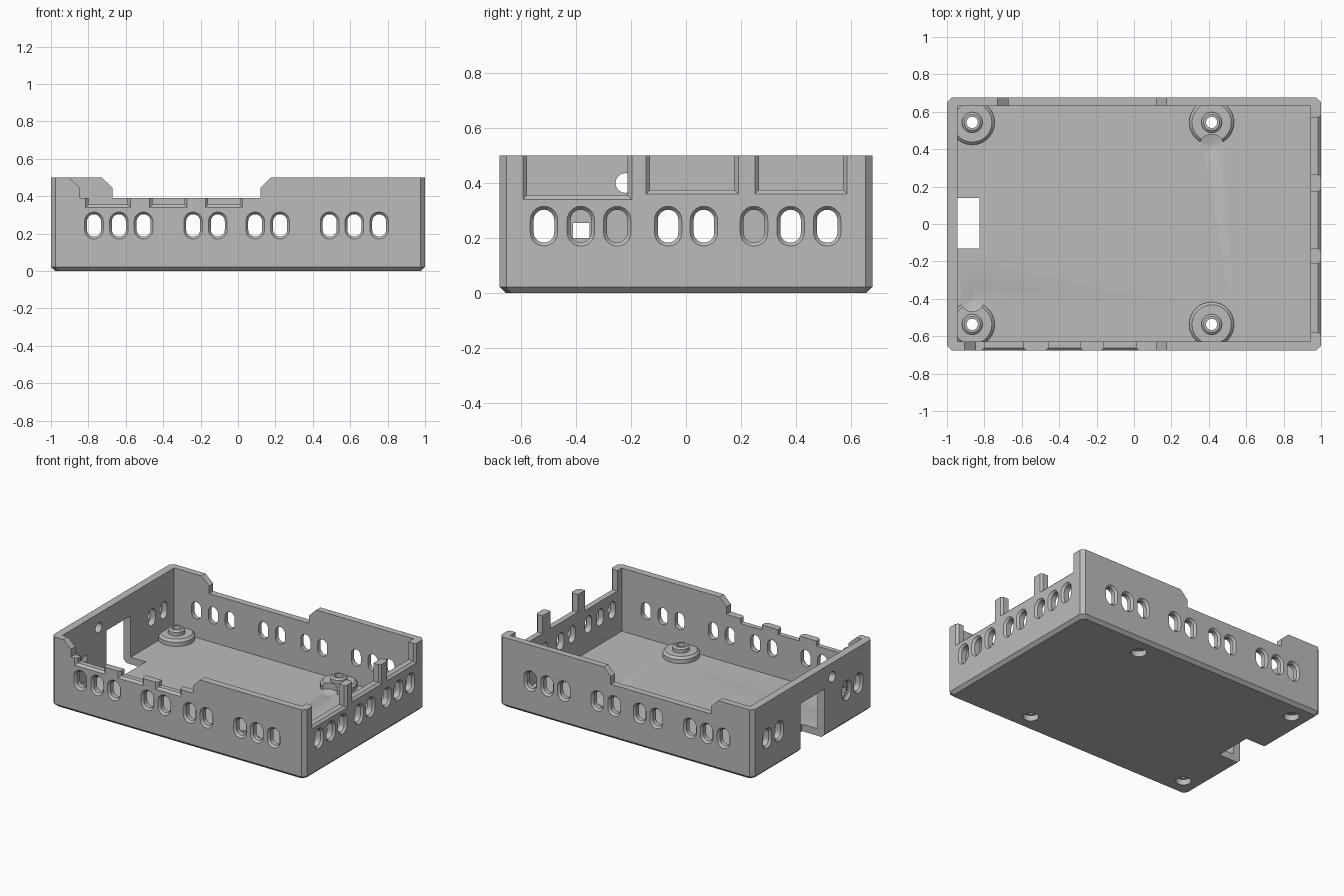
import bpy, bmesh, math
from mathutils import Vector

cube = bpy.data.objects.get("Cube")
if cube:
    bpy.data.objects.remove(cube, do_unlink=True)

HX, HY, TOP, FLOOR = 1.0, 0.677, 0.5, 0.05
MID = 0.243                                  # height of the vent row

grey = bpy.data.materials.new("case grey")
grey.use_nodes = True
grey.diffuse_color = (0.5, 0.5, 0.5, 1)
grey.node_tree.nodes["Principled BSDF"].inputs["Base Color"].default_value = (0.5, 0.5, 0.5, 1)


def loft(bm, rings):
    """Closed solid through rings that have equal point counts."""
    loops = [[bm.verts.new(p) for p in ring] for ring in rings]
    faces = [bm.faces.new(loops[0]), bm.faces.new(loops[-1])]
    for a, b in zip(loops, loops[1:]):
        n = len(a)
        for i in range(n):
            j = (i + 1) % n
            faces.append(bm.faces.new((a[i], a[j], b[j], b[i])))
    bmesh.ops.recalc_face_normals(bm, faces=faces)


def make(name, bm):
    mesh = bpy.data.meshes.new(name)
    bm.to_mesh(mesh)
    bm.free()
    mesh.materials.append(grey)
    obj = bpy.data.objects.new(name, mesh)
    bpy.context.collection.objects.link(obj)
    return obj


def combine(target, bm, operation):
    """Apply a boolean with a temporary helper."""
    helper = make("helper", bm)
    helper.hide_render = True
    mod = target.modifiers.new("boolean", "BOOLEAN")
    mod.operation, mod.solver, mod.object = operation, "EXACT", helper
    bpy.context.view_layer.objects.active = target
    bpy.ops.object.modifier_apply(modifier=mod.name)
    bpy.data.objects.remove(helper, do_unlink=True)


def on_wall(wall, u, z, d):
    """Point on a wall: u along it, z up, d inward from its outer face."""
    return {"front": Vector((u, -HY + d, z)), "back": Vector((u, HY - d, z)),
            "right": Vector((HX - d, u, z)), "left": Vector((-HX + d, u, z))}[wall]


def pill(u, z, w, h, n=10):
    r, s = w / 2, (h - w) / 2
    pts = []
    for side in (1, -1):
        for i in range(n + 1):
            a = math.pi * i / n + (0 if side > 0 else math.pi)
            pts.append((u + r * math.cos(a), z + side * s + r * math.sin(a)))
    return pts


def rect(u0, u1, z0, z1):
    return [(u0, z0), (u1, z0), (u1, z1), (u0, z1)]


def pierce(bm, wall, layers):
    """Cut through a wall; layers are (depth, outline)."""
    loft(bm, [[on_wall(wall, u, z, d) for u, z in pts] for d, pts in layers])


def vent(bm, wall, u, depth=0.08):
    big, small = pill(u, MID, 0.1, 0.145), pill(u, MID, 0.075, 0.12)
    pierce(bm, wall, [(-0.02, big), (0, big), (0.015, small), (depth, small)])


def notch(bm, wall, u0, u1, z0, z1, c=0.015):
    big, small = rect(u0, u1, z0, z1), rect(u0 + c, u1 - c, z0 + c, z1)
    pierce(bm, wall, [(-0.02, big), (0, big), (c, small), (0.08, small)])


def box(bm, x0, x1, y0, y1, z0, z1):
    loft(bm, [[(x, y, z) for x, y in rect(x0, x1, y0, y1)] for z in (z0, z1)])


def turned(bm, x, y, profile, n=32):
    loft(bm, [[(x + r * math.cos(2 * math.pi * i / n), y + r * math.sin(2 * math.pi * i / n), z)
               for i in range(n)] for r, z in profile])


def octagon(inset, z, c=0.025):
    x, y = HX - inset, HY - inset
    return [(x, -y + c, z), (x, y - c, z), (x - c, y, z), (-x + c, y, z),
            (-x, y - c, z), (-x, -y + c, z), (-x + c, -y, z), (x - c, -y, z)]


# Outer tray with chamfered bottom and corners, then its hollow
bm = bmesh.new()
loft(bm, [octagon(0.022, 0), octagon(0, 0.022), octagon(0, TOP)])
tray = make("case_tray", bm)
bm = bmesh.new()
box(bm, -0.945, 0.945, -0.627, 0.63, FLOOR, TOP + 0.1)
combine(tray, bm, "DIFFERENCE")

# Board standoffs
posts = [(x, y) for x in (-0.865, 0.415) for y in (-0.537, 0.543)]
bm = bmesh.new()
for x, y in posts:
    turned(bm, x, y, [(0.12, 0.03), (0.12, 0.08), (0.105, 0.095), (0.055, 0.095),
                      (0.055, 0.12), (0.043, 0.13)])
combine(tray, bm, "UNION")

# Screw holes with counterbores, and two conical clearance pits
bm = bmesh.new()
for x, y in posts:
    turned(bm, x, y, [(0.05, -0.02), (0.05, 0.04), (0.03, 0.0401), (0.03, 0.2)])
for x, y in ((0.415, 0.415), (-0.865, -0.403)):
    turned(bm, x, y, [(0.002, 0.035), (0.065, 0.052), (0.065, 0.15)])
combine(tray, bm, "DIFFERENCE")

# Upper cutaways of the front and back walls, and port openings of the right wall
bm = bmesh.new()
for wall, a in (("front", -0.905), ("back", -0.73)):
    outline = [(a + 0.06, 0.39), (0.12, 0.39), (0.12, 0.445), (0.175, TOP), (0.175, 0.6),
               (a, 0.6), (a, TOP), (a + 0.06, 0.445)]
    pierce(bm, wall, [(-0.02, outline), (0.08, outline)])
for u0, u1, z in ((-0.593, -0.197, 0.34), (-0.145, 0.19, 0.36), (0.25, 0.585, 0.36)):
    notch(bm, "right", u0, u1, z, 0.6)
combine(tray, bm, "DIFFERENCE")

# Vents in all walls, front port dips, round hole in the left wall
bm = bmesh.new()
for u in (-0.77, -0.637, -0.505, -0.24, -0.108, 0.092, 0.225, 0.49, 0.622, 0.755):
    vent(bm, "front", u)
    vent(bm, "back", u)
for u in (-0.516, -0.382, -0.25, -0.065, 0.065, 0.247, 0.38, 0.513):
    vent(bm, "right", u)
for u in (-0.516, 0.38, 0.513):
    vent(bm, "left", u)
vent(bm, "left", -0.382, 0.025)
for u0, u1 in ((-0.815, -0.575), (-0.472, -0.272), (-0.175, 0.025)):
    notch(bm, "front", u0, u1, 0.34, 0.42)
hole = pill(-0.22, 0.4, 0.072, 0.0721)
pierce(bm, "left", [(-0.02, hole), (0.08, hole)])
combine(tray, bm, "DIFFERENCE")

# Card slot through the floor and left wall, lower part of the blocked vent
bm = bmesh.new()
box(bm, -1.1, -0.825, -0.13, 0.14, -0.1, 0.345)
low = rect(-0.41, -0.35, 0.2, 0.255)
pierce(bm, "left", [(-0.02, low), (0.08, low)])
combine(tray, bm, "DIFFERENCE")

# Smooth the round parts, keep the edges sharp
for poly in tray.data.polygons:
    poly.material_index = 0
bpy.ops.object.select_all(action="DESELECT")
tray.select_set(True)
bpy.context.view_layer.objects.active = tray
bpy.ops.object.shade_smooth_by_angle(angle=math.radians(25))
